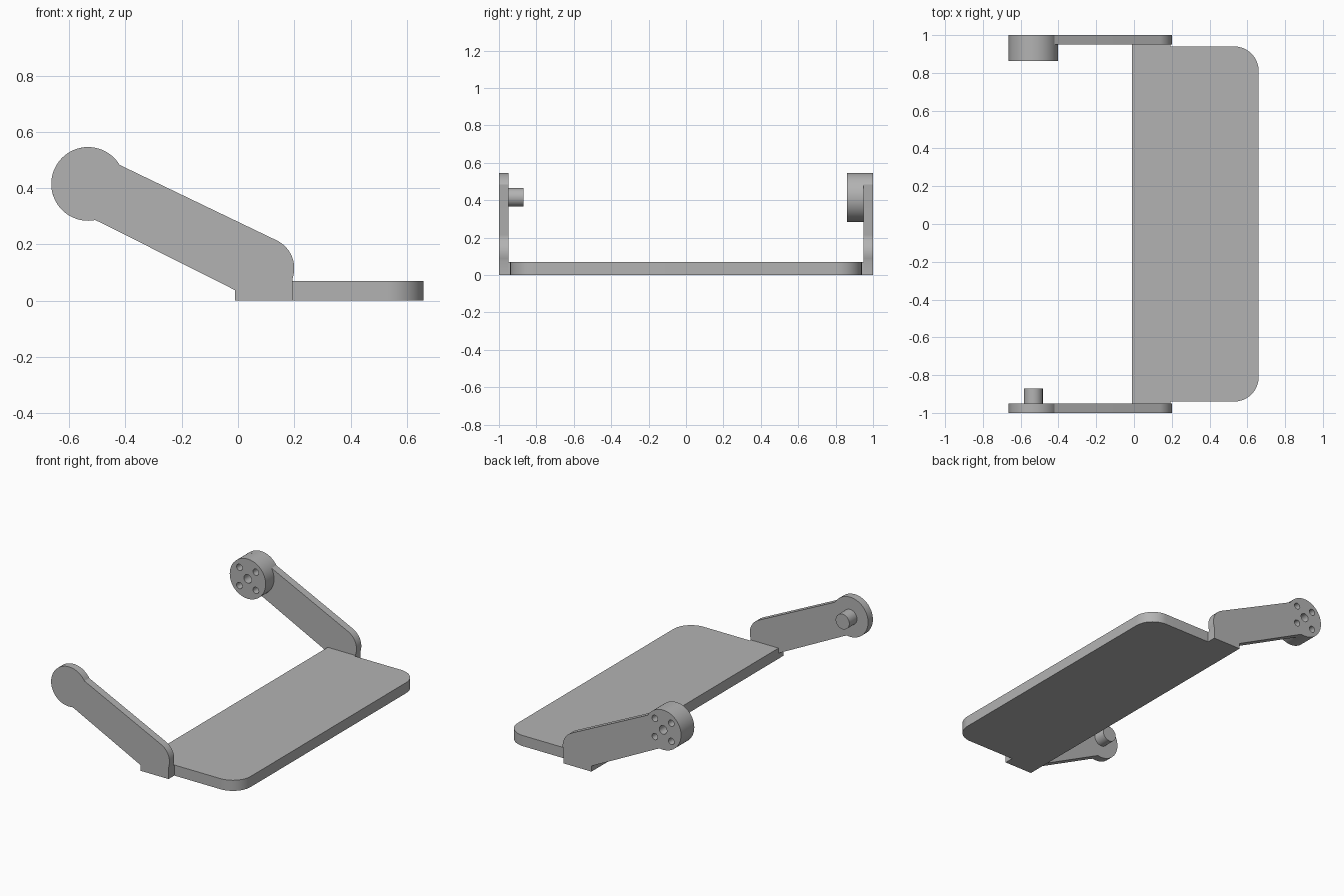
import bpy, bmesh
from math import cos, sin, radians

cube = bpy.data.objects.get("Cube")
if cube:
    bpy.data.objects.remove(cube, do_unlink=True)

grey = bpy.data.materials.new("plain_grey")
grey.use_nodes = True
COLOUR = (0.45, 0.45, 0.45, 1)
grey.diffuse_color = COLOUR
grey.node_tree.nodes["Principled BSDF"].inputs["Base Color"].default_value = COLOUR

PIVOT = (-0.533, 0.415)
HUB_R = 0.131


def arc(centre, r, start, end, steps):
    """Points along an arc, angles in degrees."""
    angles = [radians(start + (end - start) * i / steps) for i in range(steps + 1)]
    return [(centre[0] + r * cos(a), centre[1] + r * sin(a)) for a in angles]


def circle(centre, r, sides):
    return arc(centre, r, 0, 360, sides)[:-1]


def slab(name, loops, low, high, upright=True):
    """Solid from an outline plus hole loops, between two depths along y (or z)."""
    curve = bpy.data.curves.new(name, "CURVE")
    curve.dimensions = "2D"
    curve.fill_mode = "BOTH"
    curve.extrude = (high - low) / 2
    for loop in loops:
        spline = curve.splines.new("POLY")
        spline.points.add(len(loop) - 1)
        for point, (u, v) in zip(spline.points, loop):
            point.co = (u, v, 0, 1)
        spline.use_cyclic_u = True
    obj = bpy.data.objects.new(name, curve)
    bpy.context.collection.objects.link(obj)
    middle = (low + high) / 2
    if upright:
        obj.rotation_euler.x = radians(90)
        obj.location.y = middle
    else:
        obj.location.z = middle
    bpy.ops.object.select_all(action="DESELECT")
    obj.select_set(True)
    bpy.context.view_layer.objects.active = obj
    bpy.ops.object.convert(target="MESH")
    obj = bpy.context.view_layer.objects.active
    bm = bmesh.new()
    bm.from_mesh(obj.data)
    bmesh.ops.remove_doubles(bm, verts=bm.verts, dist=0.0001)
    bmesh.ops.recalc_face_normals(bm, faces=bm.faces)
    bm.to_mesh(obj.data)
    bm.free()
    obj.data.materials.clear()
    obj.data.materials.append(grey)
    bpy.ops.object.shade_smooth_by_angle(angle=radians(30))
    return obj


# Arm outline: round end, sloping bar, rounded heel and flat foot
arm = arc(PIVOT, HUB_R, 31, 281, 48)
arm += [(-0.485, 0.276), (-0.01, 0.037), (-0.01, 0), (0.193, 0), (0.193, 0.075)]
arm += arc((0.09, 0.115), 0.11, -14, 64, 14)

# Bolt pattern: centre bore and four small holes
holes = [circle(PIVOT, 0.028, 24)]
for sx in (-1, 1):
    for sz in (-1, 1):
        holes.append(circle((PIVOT[0] + sx * 0.06, PIVOT[1] + sz * 0.06), 0.021, 20))

# Front arm with its pivot pin
slab("front_arm", [arm], -1, -0.95)
slab("pivot_pin", [circle(PIVOT, 0.05, 40)], -0.955, -0.87)

# Back arm with its drilled hub
slab("back_arm", [arm] + holes, 0.95, 1)
slab("back_hub", [circle(PIVOT, HUB_R, 64)] + holes, 0.862, 0.95)

# Tray with two rounded outer corners, widened where it meets the arms
R, EDGE, HALF = 0.13, 0.66, 0.94
tray = [(-0.01, -0.95), (0.193, -0.95), (0.193, -HALF)]
tray += arc((EDGE - R, R - HALF), R, -90, 0, 16)
tray += arc((EDGE - R, HALF - R), R, 0, 90, 16)
tray += [(0.193, HALF), (0.193, 0.95), (-0.01, 0.95)]
slab("tray", [tray], 0, 0.07, upright=False)
